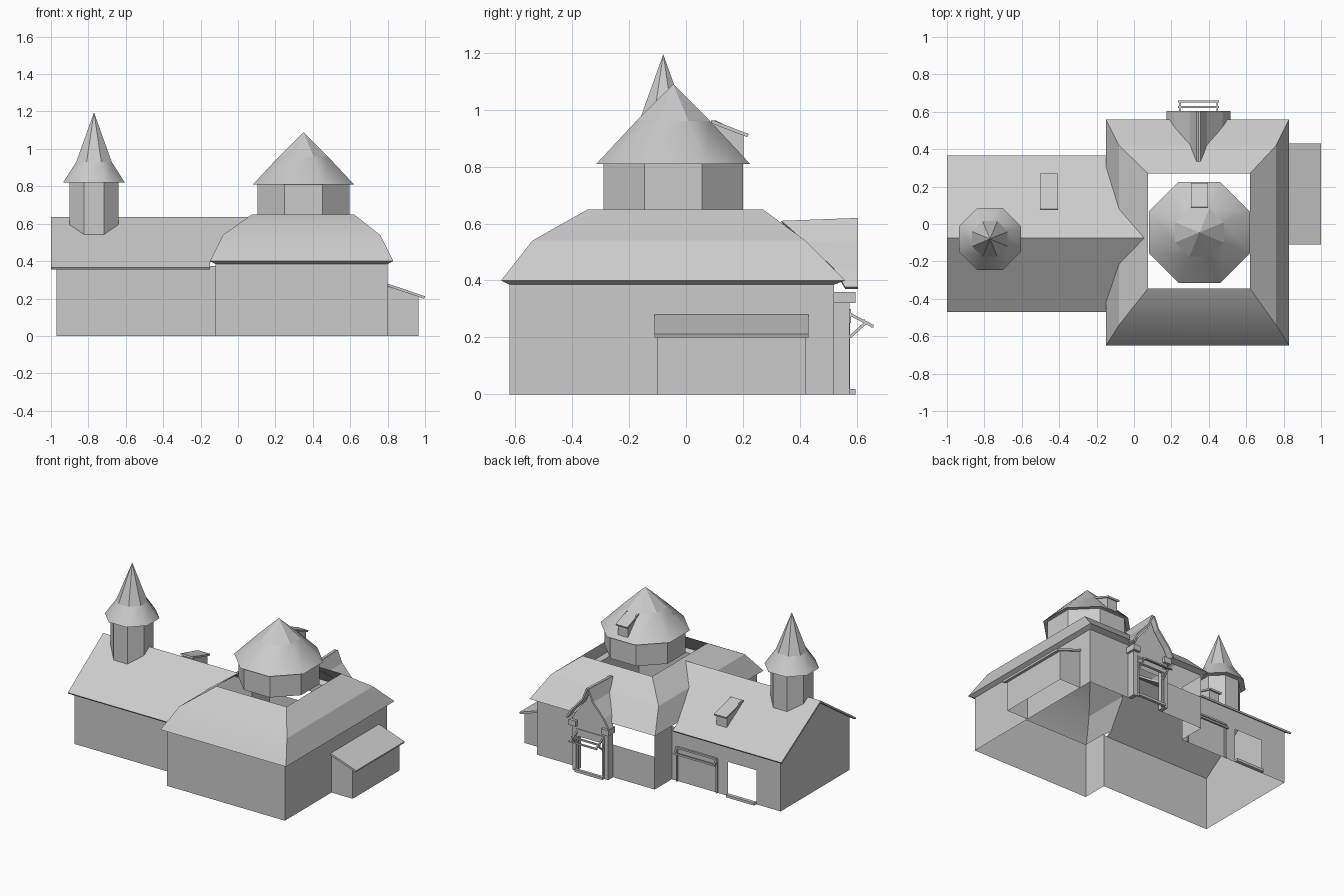
import bpy
import math
from mathutils import Vector

cube = bpy.data.objects.get("Cube")
if cube:
    bpy.data.objects.remove(cube, do_unlink=True)

stone = bpy.data.materials.new("pale grey")
stone.use_nodes = True
GREY = (0.6, 0.6, 0.6, 1)
stone.diffuse_color = GREY
stone.node_tree.nodes["Principled BSDF"].inputs["Base Color"].default_value = GREY


def build(name, verts, faces, thickness=0, smooth=()):
    mesh = bpy.data.meshes.new(name)
    mesh.from_pydata([tuple(v) for v in verts], [], faces)
    mesh.materials.append(stone)
    for i in smooth:
        mesh.polygons[i].use_smooth = True
    obj = bpy.data.objects.new(name, mesh)
    bpy.context.collection.objects.link(obj)
    if thickness:
        mod = obj.modifiers.new("thickness", 'SOLIDIFY')
        mod.thickness = thickness
        mod.offset = -1
    return obj


def polygons(name, shapes, thickness=0):
    """Build separate polygons, each a list of points."""
    verts, faces = [], []
    for shape in shapes:
        faces.append(list(range(len(verts), len(verts) + len(shape))))
        verts += shape
    return build(name, verts, faces, thickness)


def wall(ax, ay, bx, by, low, high):
    return [(ax, ay, low), (bx, by, low), (bx, by, high), (ax, ay, high)]


def box(name, x0, x1, y0, y1, z0, z1):
    verts = [(x, y, z) for z in (z0, z1) for x, y in ((x0, y0), (x1, y0), (x1, y1), (x0, y1))]
    sides = [(i, (i + 1) % 4, (i + 1) % 4 + 4, i + 4) for i in range(4)]
    return build(name, verts, sides + [(3, 2, 1, 0), (4, 5, 6, 7)])


def bar(name, start, end, width=0.01):
    """Square bar between two points."""
    a, b = Vector(start), Vector(end)
    d = (b - a).normalized()
    side = d.cross(Vector((0, 0, 1)))
    if side.length < 0.01:
        side = Vector((1, 0, 0))
    side.normalize()
    up = side.cross(d)
    w = width / 2
    verts = [p + side * s * w + up * t * w for p in (a, b)
             for s, t in ((-1, -1), (1, -1), (1, 1), (-1, 1))]
    sides = [(i, (i + 1) % 4, (i + 1) % 4 + 4, i + 4) for i in range(4)]
    return build(name, verts, sides + [(3, 2, 1, 0), (4, 5, 6, 7)])


def octagon(x, y, half, height):
    r = half / math.cos(math.pi / 8)
    points = []
    for i in range(8):
        a = math.pi / 8 + i * math.pi / 4
        px, py = x + r * math.cos(a), y + r * math.sin(a)
        points.append((px, py, height(py) if callable(height) else height))
    return points


def turret(name, x, y, half, base, eave, skirt, neck, neck_z, apex):
    # Eight walls and a flared pointed roof
    band = [(i, (i + 1) % 8, (i + 1) % 8 + 8, i + 8) for i in range(8)]
    build(name + "_walls", octagon(x, y, half, base) + octagon(x, y, half, eave), band)
    verts = octagon(x, y, skirt, eave) + octagon(x, y, neck, neck_z) + [(x, y, apex)]
    tip = [(i + 8, (i + 1) % 8 + 8, 16) for i in range(8)]
    build(name + "_roof", verts, band + tip, smooth=range(8))
    build(name + "_soffit", octagon(x, y, skirt, eave) + octagon(x, y, half, eave),
          [f[::-1] for f in band])


# Key dimensions
HL, HR, HF, HB, HT = -0.12, 0.80, -0.62, 0.52, 0.385
WL, WF, WB, WT = -0.97, -0.44, 0.33, 0.375
RIDGE_Y, RIDGE_Z, EAVE_F, EAVE_B, EAVE_Z = -0.075, 0.635, -0.47, 0.365, 0.365
DX, DOOR = 0.345, 0.11
D0, D1 = DX - DOOR, DX + DOOR


def wing_height(y):
    edge = EAVE_F if y < RIDGE_Y else EAVE_B
    return RIDGE_Z + (EAVE_Z - RIDGE_Z) * (y - RIDGE_Y) / (edge - RIDGE_Y)


# Hall walls, open towards the wing, with a back doorway and window
polygons("hall_walls", [
    wall(HL, HF, HR, HF, 0, HT),
    wall(HR, HF, HR, HB, 0, HT),
    wall(HR, HB, D1, HB, 0, HT),
    wall(D1, HB, D0, HB, 0.25, HT),
    wall(D0, HB, HL, HB, 0, 0.23),
    wall(HL, HB, HL, WB, 0, HT),
    wall(HL, WF, HL, HF, 0, HT)])

# Wing walls with a gable end and a back doorway
gable = [(WL, WB, 0), (WL, WF, 0), (WL, WF, WT), (WL, RIDGE_Y, RIDGE_Z - 0.01), (WL, WB, WT)]
polygons("wing_walls", [
    wall(WL, WF, HL, WF, 0, WT),
    gable,
    wall(HL, WB, -0.56, WB, 0, WT),
    wall(-0.56, WB, -0.78, WB, 0.24, WT),
    wall(-0.78, WB, WL, WB, 0, WT)])

# Hall roof: two pitches, open on top, notched where the wing roof meets it
rings = [(HL, HR, HF, HB, HT), (-0.15, 0.83, -0.65, 0.56, 0.40),
         (-0.08, 0.76, -0.54, 0.42, 0.54), (0.075, 0.62, -0.345, 0.27, 0.65)]
corners = [p for x0, x1, y0, y1, z in rings
           for p in ((x0, y0, z), (x1, y0, z), (x1, y1, z), (x0, y1, z))]
faces = [(k + i, k + i + 1, k + i + 5, k + i + 4) for k in (0, 4, 8) for i in range(3)]
build("hall_roof", corners, faces, smooth=(3, 6))


def notch(ring, edge):
    x, z = rings[ring][0], rings[ring][4]
    return (x, RIDGE_Y + (edge - RIDGE_Y) * (RIDGE_Z - z) / (RIDGE_Z - EAVE_Z), z)


tip = (0.055, RIDGE_Y, RIDGE_Z)
crest = (0.075, RIDGE_Y, 0.65)
shapes = []
for edge, c in ((EAVE_F, 0), (EAVE_B, 3)):
    low, mid, top = corners[4 + c], corners[8 + c], corners[12 + c]
    shapes += [[low, mid, notch(2, edge), notch(1, edge)],
               [mid, top, crest, tip, notch(2, edge)]]
polygons("hall_roof_wing_side", shapes)

# Wing roof, running into the hall roof
verts, faces = [], []
for edge in (EAVE_F, EAVE_B):
    n = len(verts)
    verts += [(-1, edge, EAVE_Z), (HL - 0.03, edge, EAVE_Z), notch(1, edge), notch(2, edge),
              tip, (-1, RIDGE_Y, RIDGE_Z)]
    order = list(range(n, n + 6))
    faces.append(order if edge < 0 else order[::-1])
build("wing_roof", verts, faces, thickness=0.012)

# Turrets
turret("hall_turret", 0.35, -0.045, 0.245, 0.65, 0.81, 0.27, 0.13, 0.96, 1.09)
turret("wing_turret", -0.77, -0.08, 0.13, wing_height, 0.82, 0.165, 0.095, 0.93, 1.195)

# Side shed with a lean-to roof
SX, S0, S1 = 0.965, -0.10, 0.42
polygons("shed_walls", [
    wall(SX, S0, SX, S1, 0, 0.21),
    [(HR, S0, 0), (SX, S0, 0), (SX, S0, 0.21), (HR, S0, 0.265)],
    [(SX, S1, 0), (HR, S1, 0), (HR, S1, 0.265), (SX, S1, 0.21)]])
polygons("shed_roof", [[(HR, S0 - 0.01, 0.28), (1, S0 - 0.01, 0.212),
                        (1, S1 + 0.01, 0.212), (HR, S1 + 0.01, 0.28)]], thickness=0.014)


# Small roof vents with sloping lids
def vent(name, x, half, y0, y1, base0, base1, lid0, lid1):
    inner = half - 0.008
    a, b = y0 + 0.01, y1 - 0.018
    polygons(name + "_sides", [
        [(x + s * inner, a, base0), (x + s * inner, b, base1),
         (x + s * inner, b, lid1), (x + s * inner, a, lid0)] for s in (-1, 1)]
        + [wall(x + inner, b, x - inner, b, base1, lid1)])
    polygons(name + "_lid", [[(x - half, y0, lid0), (x + half, y0, lid0),
                              (x + half, y1, lid1), (x - half, y1, lid1)]], thickness=0.012)


vent("wing_vent", -0.455, 0.048, 0.08, 0.27, 0.53, 0.43, 0.565, 0.515)
vent("turret_vent", 0.35, 0.046, 0.09, 0.22, 0.94, 0.83, 0.965, 0.915)

# Flared gable over the back porch
profile = [(0, 0.605, 0.335), (0.035, 0.53, 0.42), (0.12, 0.435, 0.52), (0.16, 0.37, 0.56)]
FRONT = 0.605
for side, s in (("left", 1), ("right", -1)):
    verts = [(DX + s * h, y, z) for h, z, y in profile] + \
            [(DX + s * h, FRONT, z + (0.01 if h == 0 else 0)) for h, z, y in profile]
    faces = [(i, i + 1, i + 5, i + 4)[::s] for i in range(3)]
    build("porch_roof_" + side, verts, faces, thickness=-0.012)
    # Porch jambs, eave blocks and awning supports
    a, b = sorted((DX + s * DOOR, DX + s * (DOOR + 0.03)))
    box("porch_jamb_" + side, a, b, HB, 0.575, 0, 0.33)
    a, b = sorted((DX + s * 0.10, DX + s * 0.155))
    box("porch_eave_block_" + side, a, b, HB, 0.595, 0.32, 0.36)
    x = DX + s * 0.1
    bar("porch_awning_arm_" + side, (x, 0.57, 0.285), (x, 0.655, 0.24))
    bar("porch_awning_brace_" + side, (x, 0.575, 0.20), (x, 0.63, 0.25))
    bar("porch_door_post_" + side, (x, 0.572, 0), (x, 0.572, 0.29))
outline = [(DX + h * 0.9, 0.575, z - 0.012) for h, z, y in profile]
mirror = [(2 * DX - x, y, z) for x, y, z in outline[:0:-1]]
base = [(D0, 0.575, 0.30), (D1, 0.575, 0.30)]
polygons("porch_gable", [outline + base[::-1] + mirror])
for y, z in ((0.625, 0.257), (0.655, 0.24)):
    bar("porch_awning_bar", (D0, y, z), (D1, y, z))
box("porch_lintel", D0, D1, 0.56, 0.58, 0.25, 0.30)
box("porch_sill", D0, D1, 0.575, 0.595, 0, 0.018)

# Wing awning and doorstep
bar("wing_awning_top", (-0.48, 0.338, 0.24), (-0.16, 0.338, 0.24), 0.012)
bar("wing_awning_edge", (-0.48, 0.36, 0.205), (-0.16, 0.36, 0.205), 0.012)
for x in (-0.475, -0.165):
    bar("wing_awning_arm", (x, 0.335, 0.24), (x, 0.36, 0.205))
    bar("wing_awning_post", (x, 0.336, 0), (x, 0.336, 0.24))
box("wing_doorstep", -0.78, -0.56, WB, 0.355, 0, 0.018)
